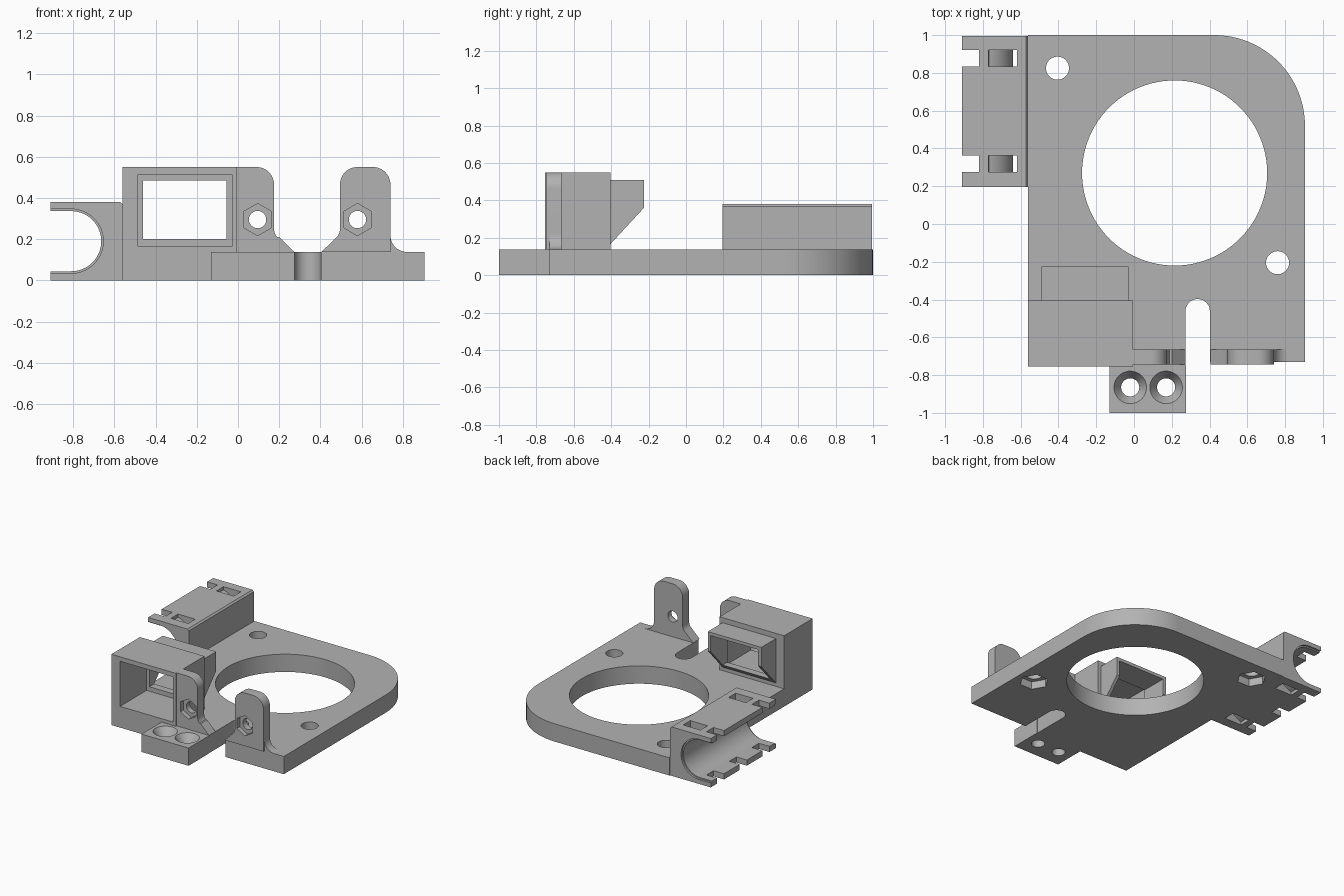
import bpy, bmesh
from math import cos, sin, pi, radians

if "Cube" in bpy.data.objects:
    bpy.data.objects.remove(bpy.data.objects["Cube"])

grey = bpy.data.materials.new("light_grey")
grey.use_nodes = True
GREY = (0.45, 0.45, 0.45, 1)
grey.diffuse_color = GREY
grey.node_tree.nodes["Principled BSDF"].inputs["Base Color"].default_value = GREY

TOP = 0.138  # base plate thickness


def loft(name, low, high):
    """Closed solid between two matching 3D outlines."""
    bm = bmesh.new()
    a = [bm.verts.new(p) for p in low]
    b = [bm.verts.new(p) for p in high]
    bm.faces.new(a)
    bm.faces.new(b)
    n = len(a)
    for i in range(n):
        bm.faces.new((a[i], a[(i + 1) % n], b[(i + 1) % n], b[i]))
    bmesh.ops.recalc_face_normals(bm, faces=bm.faces)
    mesh = bpy.data.meshes.new(name)
    bm.to_mesh(mesh)
    bm.free()
    mesh.materials.append(grey)
    obj = bpy.data.objects.new(name, mesh)
    bpy.context.collection.objects.link(obj)
    return obj


def prism(name, outline, axis, lo, hi):
    """Extrude an outline along z (outline is x,y) or y (outline is x,z)."""
    def place(p, t):
        return (p[0], p[1], t) if axis == "z" else (p[0], t, p[1])
    return loft(name, [place(p, lo) for p in outline], [place(p, hi) for p in outline])


def box(name, x0, x1, y0, y1, z0, z1):
    return prism(name, [(x0, y0), (x1, y0), (x1, y1), (x0, y1)], "z", z0, z1)


def arc(cx, cy, r, start, end, n=12):
    angles = [radians(start + (end - start) * i / n) for i in range(n + 1)]
    return [(cx + r * cos(a), cy + r * sin(a)) for a in angles]


def circle(cx, cy, r, n=48, turn=0):
    return arc(cx, cy, r, turn, turn + 360, n)[:-1]


def cut(obj, *cutters):
    for c in cutters:
        mod = obj.modifiers.new("cut", "BOOLEAN")
        mod.operation = "DIFFERENCE"
        mod.solver = "EXACT"
        mod.object = c
        with bpy.context.temp_override(object=obj, active_object=obj):
            bpy.ops.object.modifier_apply(modifier=mod.name)
        bpy.data.objects.remove(c)


# Base plate with rounded corner and front slot
outline = [(-0.56, -0.755), (0.272, -0.755)]
outline += arc(0.337, -0.462, 0.065, 180, 0)
outline += [(0.402, -0.73), (0.905, -0.73)]
outline += arc(0.425, 0.52, 0.48, 0, 90, 24)
outline += [(-0.56, 1.0)]
base_plate = prism("base_plate", outline, "z", 0, TOP)
cut(base_plate, prism("bore", circle(0.215, 0.27, 0.49, 96), "z", -1, 1))
for x, y in ((-0.405, 0.825), (0.76, -0.205)):
    cut(base_plate,
        prism("hole", circle(x, y, 0.061), "z", -1, 1),
        prism("nut_pocket", circle(x, y, 0.105, 6), "z", -1, 0.06))

# Front tab with countersunk screw holes
tab = box("front_tab", -0.13, 0.275, -1.0, -0.75, 0, TOP)
for x in (-0.02, 0.17):
    cone = [[(px, py, z) for px, py in circle(x, -0.865, r)]
            for r, z in ((0.047, 0.075), (0.088, TOP + 0.003))]
    cut(tab, prism("hole", circle(x, -0.865, 0.048), "z", -1, 1), loft("sink", *cone))

# Air duct housing with stepped opening
housing = box("duct_housing", -0.56, -0.005, -0.755, -0.405, TOP, 0.55)
cut(housing,
    box("pocket", -0.485, -0.03, -1, -0.43, 0.165, 0.515),
    box("passage", -0.46, -0.055, -1, 1, 0.2, 0.485))

# Rear duct nozzle, a tube cut off on a slope
nozzle = box("duct_nozzle", -0.49, -0.03, -0.405, -0.225, 0.165, 0.51)
slope = [[(x, -0.405, 0.165), (x, -0.225, 0.36), (x, -0.1, 0.36), (x, -0.1, 0), (x, -0.405, 0)]
         for x in (-1, 1)]
cut(nozzle,
    box("passage", -0.46, -0.055, -1, 1, 0.2, 0.485),
    loft("slope", *slope))

# Upright mounting ears with flared feet
left_outline = [(-0.005, TOP), (0.272, TOP), (0.2, 0.21)]
left_outline += arc(0.235, 0.25, 0.06, 220, 180, 6)
left_outline += arc(0.09, 0.465, 0.085, 0, 90) + [(-0.005, 0.55)]
left_ear = prism("left_ear", left_outline, "y", -0.745, -0.665)

right_outline = [(0.405, TOP), (0.74, TOP)]
right_outline += arc(0.655, 0.465, 0.085, 0, 90)
right_outline += arc(0.58, 0.465, 0.085, 90, 180)
right_outline += arc(0.435, 0.25, 0.06, 0, -40, 6)
right_ear = prism("right_ear", right_outline, "y", -0.745, -0.665)

for ear, x in ((left_ear, 0.095), (right_ear, 0.58)):
    cut(ear,
        prism("hole", circle(x, 0.295, 0.042), "y", -1, 1),
        prism("nut_pocket", circle(x, 0.295, 0.078, 6, 30), "y", -1, -0.71))

fillet = [(0.74, TOP)] + arc(0.82, TOP + 0.08, 0.08, 180, 270)
ear_fillet = prism("ear_fillet", fillet, "y", -0.73, -0.665)

# Side clamp for a round bearing, open to the side
CX, CZ = -0.81, 0.19
Y0, Y1 = 0.195, 0.995
shell = [(-0.91, 0), (-0.56, 0), (-0.56, 0.368), (-0.572, 0.38), (-0.91, 0.38)]
clamp = prism("bearing_clamp", shell, "y", Y0, Y1)


def channel(r, lo, hi):
    path = [(-1.1, CZ - r)] + arc(CX, CZ, r, -90, 90, 32) + [(-1.1, CZ + r)]
    return prism("channel", path, "y", lo, hi)


cut(clamp, channel(0.146, 0, 1.2), channel(0.156, 0, Y0 + 0.015),
    channel(0.156, Y1 - 0.015, 1.2))

# Strap slots around the bearing and notches between the fingers
for y in (0.275, 0.833):
    strap = arc(CX, CZ, 0.17, -76, 76, 24) + [(-0.77, 0.5), (-0.62, 0.5),
                                             (-0.62, -0.1), (-0.77, -0.1)]
    cut(clamp,
        prism("strap_slot", strap, "y", y, y + 0.087),
        box("notch", -1, -0.82, y, y + 0.087, -1, 1))
cut(clamp, box("middle_notch", -1, -0.82, 0.553, 0.64, -1, CZ))

# Smooth the curved walls and keep edges sharp
parts = [base_plate, tab, housing, nozzle, left_ear, right_ear, ear_fillet, clamp]
bpy.ops.object.select_all(action="DESELECT")
for part in parts:
    part.select_set(True)
bpy.context.view_layer.objects.active = base_plate
bpy.ops.object.shade_smooth_by_angle(angle=pi / 6)
